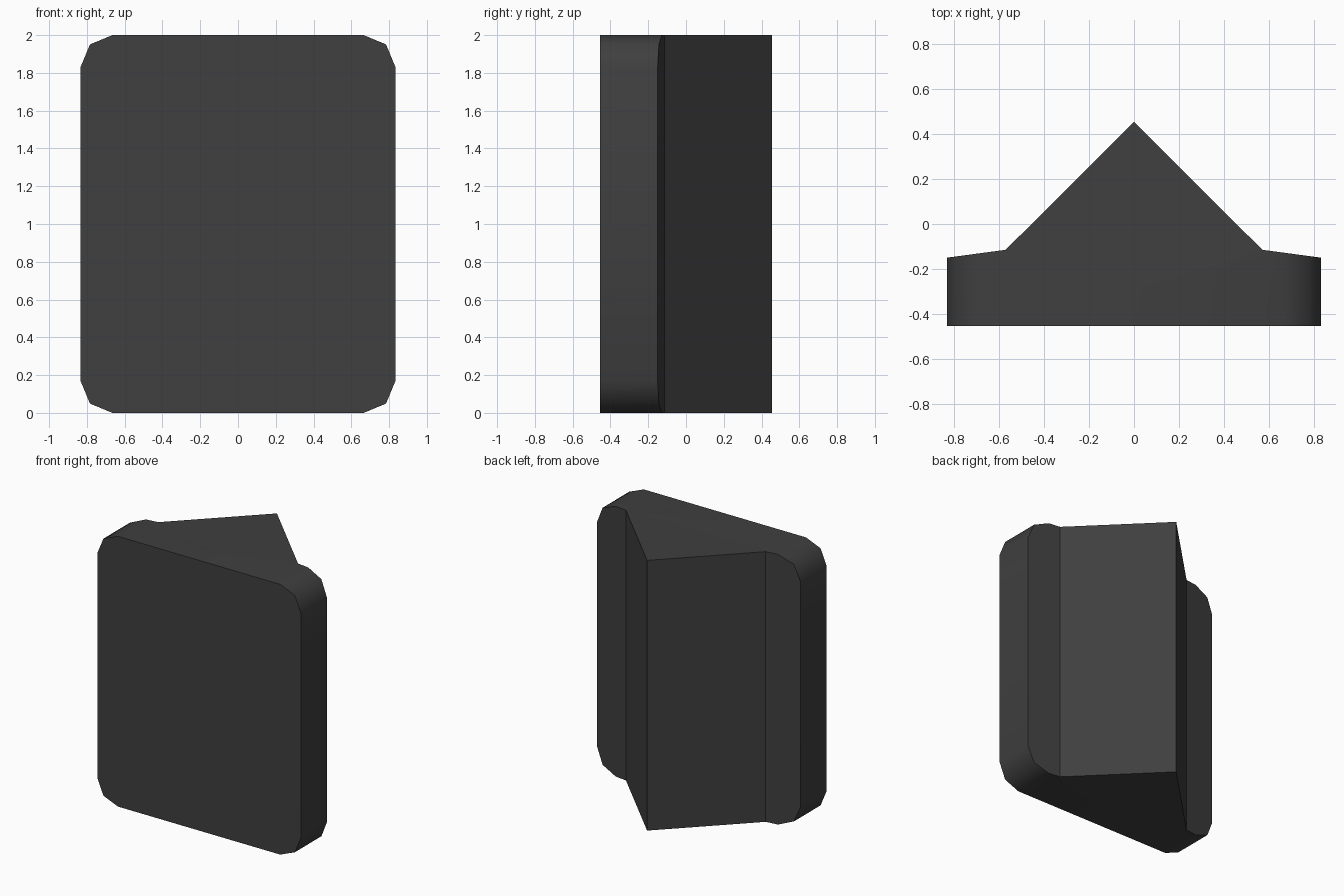
import bpy, bmesh, math

if "Cube" in bpy.data.objects:
    bpy.data.objects.remove(bpy.data.objects["Cube"])

W, H, R = 0.833, 2.0, 0.168        # half width, height, corner radius
FRONT, APEX = -0.455, 0.455        # y of the front face and the rear ridge
NECK_X, NECK_Y, SIDE_Y = 0.572, -0.115, -0.15


def back_y(x):
    """Depth of the rear flange, sloping gently outwards from the wedge."""
    return NECK_Y + (abs(x) - NECK_X) / (W - NECK_X) * (SIDE_Y - NECK_Y)


# Front outline of the right half, bottom to top, with two-step round corners
half = []
for cz, start in ((R, -90), (H - R, 0)):
    for k in range(3):
        a = math.radians(start + 45 * k)
        half.append((W - R + R * math.cos(a), cz + R * math.sin(a)))

bm = bmesh.new()
front = {}
back = {}
for s in (1, -1):
    front[s] = [bm.verts.new((s * x, FRONT, z)) for x, z in half]
    back[s] = [bm.verts.new((s * x, back_y(x), z)) for x, z in half]
neck = {s: [bm.verts.new((s * NECK_X, NECK_Y, z)) for z in (0, H)] for s in (1, -1)}
ridge = [bm.verts.new((0, APEX, z)) for z in (0, H)]

# Front plate
bm.faces.new(front[1] + front[-1][::-1])
for s in (1, -1):
    # Rounded rim, rear flange and wedge side
    for i in range(5):
        bm.faces.new((front[s][i], front[s][i + 1], back[s][i + 1], back[s][i]))
    bm.faces.new(back[s] + [neck[s][1], neck[s][0]])
    bm.faces.new((neck[s][0], neck[s][1], ridge[1], ridge[0]))
# Bottom and top
for e, i in ((0, 0), (1, -1)):
    bm.faces.new((front[1][i], back[1][i], neck[1][e], ridge[e],
                  neck[-1][e], back[-1][i], front[-1][i]))
bmesh.ops.recalc_face_normals(bm, faces=bm.faces)

# Smooth only around the rim; every edge not running front to back is sharp
for f in bm.faces:
    f.smooth = True
for e in bm.edges:
    d = (e.verts[0].co - e.verts[1].co).normalized()
    e.smooth = abs(d.y) > 0.999

mesh = bpy.data.meshes.new("wedge_backed_plate")
bm.to_mesh(mesh)
bm.free()
mat = bpy.data.materials.new("dark grey")
mat.diffuse_color = (0.05, 0.05, 0.05, 1)
mat.use_nodes = True
mat.node_tree.nodes["Principled BSDF"].inputs["Base Color"].default_value = mat.diffuse_color
mesh.materials.append(mat)
obj = bpy.data.objects.new("wedge_backed_plate", mesh)
bpy.context.collection.objects.link(obj)
